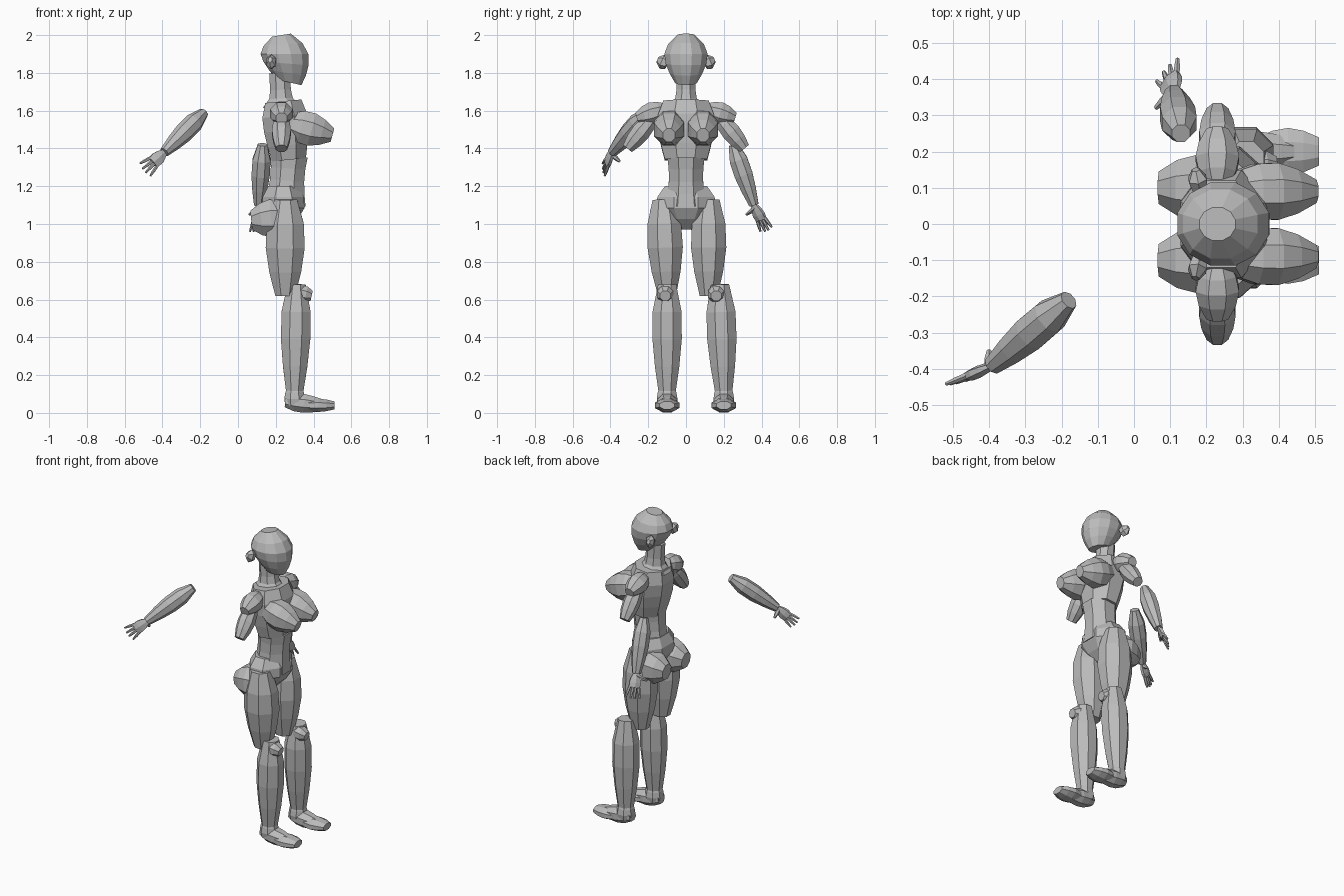
import bpy, bmesh
from math import sin, cos, pi
from mathutils import Vector

cube = bpy.data.objects.get("Cube")
if cube:
    bpy.data.objects.remove(cube)

grey = bpy.data.materials.new("matte_grey")
grey.use_nodes = True
colour = (.5, .5, .5, 1)
grey.diffuse_color = colour
grey.node_tree.nodes["Principled BSDF"].inputs["Base Color"].default_value = colour


def frame(direction, up=None):
    """Width and depth directions square to a part's axis."""
    axis = direction.normalized()
    if up is None:
        up = Vector((0, 1, 0)) if abs(axis.z) > .9 else Vector((0, 0, 1))
    depth = (up - axis * axis.dot(up)).normalized()
    return depth.cross(axis), depth


def swell(t, peak, ends):
    """Radius factor that eases from one end to full size and down to the other."""
    first, last = ends
    if t < peak:
        return first + (1 - first) * sin(pi / 2 * t / peak)
    return last + (1 - last) * cos(pi / 2 * (t - peak) / (1 - peak))


def part(name, start, end, width, depth=None, peak=.5, ends=(.6, .6),
         rings=5, sides=8, lean=0, up=None):
    """Faceted body part swelling between two points; lean tips its first rings."""
    start, end = Vector(start), Vector(end)
    depth = depth or width
    axis = (end - start).normalized()
    u, v = frame(end - start, up)
    bm = bmesh.new()
    loops = []
    for i in range(rings):
        t = i / (rings - 1)
        size = swell(t, peak, ends) / cos(pi / sides)
        loop = []
        for k in range(sides):
            angle = (k + .5) / sides * 2 * pi
            across = cos(angle) * width * size
            offset = u * across + v * sin(angle) * depth * size
            tip = axis * lean * (1 - t) * across
            loop.append(bm.verts.new(start.lerp(end, t) + offset + tip))
        loops.append(loop)
    for low, high in zip(loops, loops[1:]):
        for k in range(sides):
            j = (k + 1) % sides
            bm.faces.new((low[k], low[j], high[j], high[k]))
    bm.faces.new(loops[0])
    bm.faces.new(loops[-1])
    bmesh.ops.recalc_face_normals(bm, faces=bm.faces)
    mesh = bpy.data.meshes.new(name)
    bm.to_mesh(mesh)
    bm.free()
    mesh.materials.append(grey)
    bpy.context.collection.objects.link(bpy.data.objects.new(name, mesh))


def forearm_and_hand(side, elbow, wrist, tips, normal, thumb_tip):
    """Detached forearm with a flat palm, spread fingers and a thumb."""
    elbow, wrist, tips, normal = map(Vector, (elbow, wrist, tips, normal))
    across = frame(tips - wrist, normal)[0]
    part(side + "_forearm", elbow, wrist, .05, peak=.35, ends=(.5, .5))
    part(side + "_palm", wrist, wrist.lerp(tips, .55), .036, .015,
         peak=.7, ends=(.5, .9), rings=4, sides=6, up=normal)
    for number, spread in enumerate((-1, -.3, .3, 1)):
        knuckle = wrist.lerp(tips, .5) + across * spread * .027
        reach = (tips - wrist) * (.5 - abs(spread) * .08)
        part(f"{side}_finger_{number + 1}", knuckle, knuckle + reach + across * spread * .016,
             .008, peak=.3, ends=(1, .6), rings=3, sides=6)
    part(side + "_thumb", wrist.lerp(tips, .1), thumb_tip, .012,
         peak=.3, ends=(.9, .5), rings=3, sides=6)


# Head and neck
part("head", (.27, 0, 1.75), (.23, 0, 2), .125, .115,
     peak=.6, ends=(.5, .4), rings=6, sides=12, lean=-.4)
part("neck", (.23, 0, 1.62), (.22, 0, 1.8), .055, .05, peak=.4, ends=(1.8, 1))

# Torso
part("chest", (.27, 0, 1.34), (.24, 0, 1.65), .12, .15, peak=.7, ends=(.75, .8))
part("waist", (.27, 0, 1.36), (.25, 0, 1.1), .09, peak=.4, ends=(1.1, 1.2))
part("hips", (.24, 0, .97), (.24, 0, 1.2), .115, .16, peak=.6, ends=(.2, .7))

# Paired parts; the left foot stands further out
for side, s, stride in (("right", -1, 0), ("left", 1, .1)):
    middle = s * .1
    part(side + "_ear", (.18, middle, 1.85), (.17, s * .15, 1.87), .025, .035,
         ends=(.8, .4), rings=3, sides=6)
    part(side + "_breast", (.28, s * .09, 1.53), (.5, s * .09, 1.47), .08, .09,
         peak=.4, ends=(.7, .4))
    part(side + "_buttock", (.28, middle, 1.04), (.07, middle, 1.02), .09, .1,
         ends=(.6, .5))
    part(side + "_shoulder", (.23, middle, 1.61), (.23, s * .26, 1.56), .06,
         ends=(.5, .5))
    part(side + "_upper_arm", (.23, s * .17, 1.57), (.23, s * .31, 1.4), .05)

    # Leg and foot
    knee = s * .11 + stride / 2
    foot = middle + stride
    part(side + "_thigh", (.25, s * .12, 1.13), (.25, middle + stride / 5, .62), .105, .095,
         peak=.4, ends=(.6, .5))
    part(side + "_shin", (.31, middle + stride * .8, .68), (.3, foot, .1), .08,
         peak=.35, ends=(.6, .55))
    part(side + "_kneecap", (.3, knee, .64), (.39, knee, .62), .045, rings=4)
    part(side + "_ankle", (.3, foot, .04), (.3, foot, .14), .055,
         peak=.3, ends=(.9, .7), rings=4)
    part(side + "_heel", (.25, foot, .06), (.45, foot, .04), .055, .05, peak=.4)
    part(side + "_toes", (.34, foot, .04), (.51, foot, .04), .065, .035)

# Forearms, set apart from the body
forearm_and_hand("right", (-.18, -.21, 1.59), (-.39, -.39, 1.38), (-.5, -.44, 1.28),
                 (.3, -.9, .1), (-.4, -.35, 1.33))
forearm_and_hand("left", (.13, .25, 1.42), (.11, .36, 1.1), (.09, .43, .96),
                 (-.8, .6, .4), (.06, .32, 1.05))
